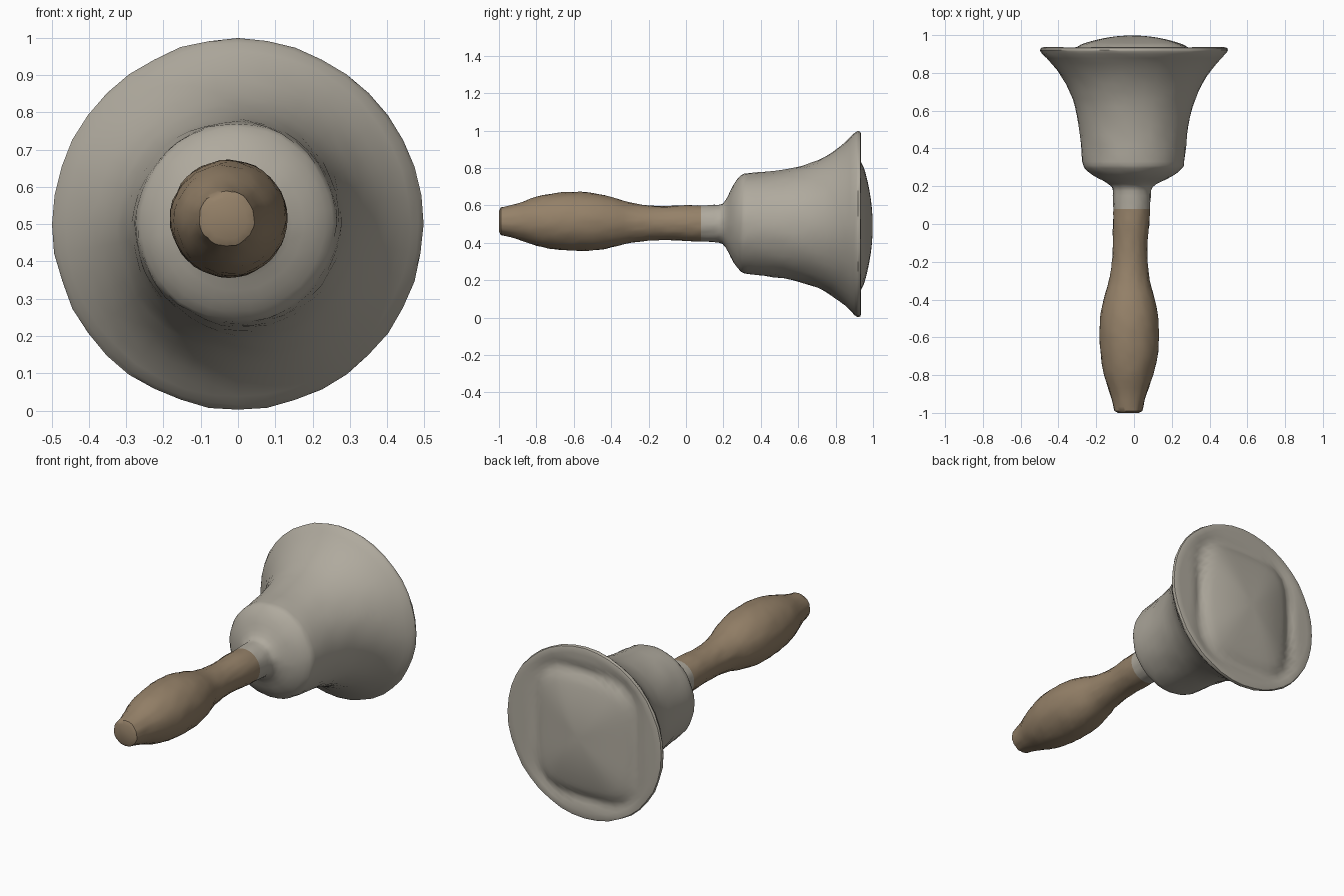
import bpy, bmesh, math, random
from mathutils import Vector

if "Cube" in bpy.data.objects:
    bpy.data.objects.remove(bpy.data.objects["Cube"])

random.seed(4)
SEG = 40


def spline(points, steps):
    """Smooth curve through tuples (Catmull-Rom)."""
    pts = [Vector(p) for p in points]
    out = []
    for i in range(len(pts) - 1):
        a, b = pts[max(i - 1, 0)], pts[i]
        c, d = pts[i + 1], pts[min(i + 2, len(pts) - 1)]
        for s in range(steps):
            t = s / steps
            out.append(0.5 * (2 * b + (c - a) * t + (2 * a - 5 * b + 4 * c - d) * t ** 2
                              + (3 * b - a - 3 * c + d) * t ** 3))
    return out + [pts[-1]]


def lathe(name, rings, color, wobble, shape=None, cap_first=False, cap_last=False):
    """Turn rings (y, radius, centre x, centre z) around the y direction."""
    bm = bmesh.new()
    loops = []
    for k, (y, r, cx, cz) in enumerate(rings):
        edge = k in (0, len(rings) - 1)
        loop = []
        for i in range(SEG):
            a = 2 * math.pi * i / SEG
            rr = r if edge else r + random.uniform(-wobble, wobble)
            p = Vector((cx + rr * math.cos(a), y, cz + rr * math.sin(a)))
            loop.append(bm.verts.new(shape(p) if shape else p))
        loops.append(loop)
    for a, b in zip(loops, loops[1:]):
        for i in range(SEG):
            j = (i + 1) % SEG
            bm.faces.new((a[i], a[j], b[j], b[i]))
    if cap_first:
        bm.faces.new(loops[0])
    if cap_last:
        bm.faces.new(loops[-1])
    bmesh.ops.recalc_face_normals(bm, faces=bm.faces)
    mesh = bpy.data.meshes.new(name)
    bm.to_mesh(mesh)
    bm.free()
    obj = bpy.data.objects.new(name, mesh)
    bpy.context.collection.objects.link(obj)
    mat = bpy.data.materials.new(name + "_colour")
    mat.diffuse_color = color
    mat.use_nodes = True
    mat.node_tree.nodes["Principled BSDF"].inputs["Base Color"].default_value = mat.diffuse_color
    mesh.materials.append(mat)
    bpy.context.view_layer.objects.active = obj
    obj.select_set(True)
    bpy.ops.object.shade_smooth_by_angle(angle=math.radians(45))
    obj.select_set(False)
    return obj


def mouth_relief(p):
    """Squarish bulge framed by shallow grooves on the closed mouth."""
    if p.y < 0.934:
        return p
    u, v = abs(p.x + 0.01) / 0.31, abs(p.z - 0.49) / 0.36
    d = (u ** 5 + v ** 5) ** 0.2
    bulge = 0.062 * max(0.0, 1 - d * d)
    groove = 0.014 * math.exp(-((d - 1.02) / 0.09) ** 2)
    return Vector((p.x, p.y + bulge - groove, p.z))


# Turned wooden handle, closed at its tip
handle_rings = [(-1.0, 0.055, -0.03, 0.515)] + spline([
    (-0.99, 0.074, -0.03, 0.515), (-0.9, 0.096, -0.03, 0.515),
    (-0.8, 0.13, -0.028, 0.515), (-0.7, 0.15, -0.025, 0.515),
    (-0.6, 0.157, -0.025, 0.515), (-0.5, 0.154, -0.025, 0.513),
    (-0.4, 0.136, -0.025, 0.51), (-0.3, 0.108, -0.025, 0.507),
    (-0.2, 0.094, -0.022, 0.505), (-0.1, 0.091, -0.02, 0.505),
    (0.0, 0.096, -0.015, 0.505), (0.08, 0.097, -0.012, 0.503)], 3)
lathe("handle", handle_rings, (0.30, 0.22, 0.14, 1), 0.002, cap_first=True)

# Bell: neck, shoulder, flaring body and rim
bell_rings = spline([
    (0.08, 0.097, -0.012, 0.503), (0.15, 0.1, -0.012, 0.502),
    (0.195, 0.107, -0.01, 0.502), (0.225, 0.15, -0.006, 0.502),
    (0.255, 0.21, -0.004, 0.502), (0.295, 0.258, -0.003, 0.502),
    (0.33, 0.27, -0.003, 0.502), (0.42, 0.278, -0.002, 0.5),
    (0.52, 0.29, -0.002, 0.5), (0.62, 0.312, 0, 0.5),
    (0.7, 0.34, 0, 0.5), (0.78, 0.383, 0, 0.5),
    (0.85, 0.436, 0, 0.5), (0.9, 0.485, 0, 0.5),
    (0.92, 0.497, 0, 0.5)], 2)
bell_rings.append((0.932, 0.493, 0, 0.5))
# Closed mouth as concentric rings
bell_rings += [(0.936, 0.48 * (1 - k / 20), 0, 0.5) for k in range(20)]
lathe("bell", bell_rings, (0.43, 0.40, 0.34, 1), 0.0025, shape=mouth_relief, cap_last=True)
